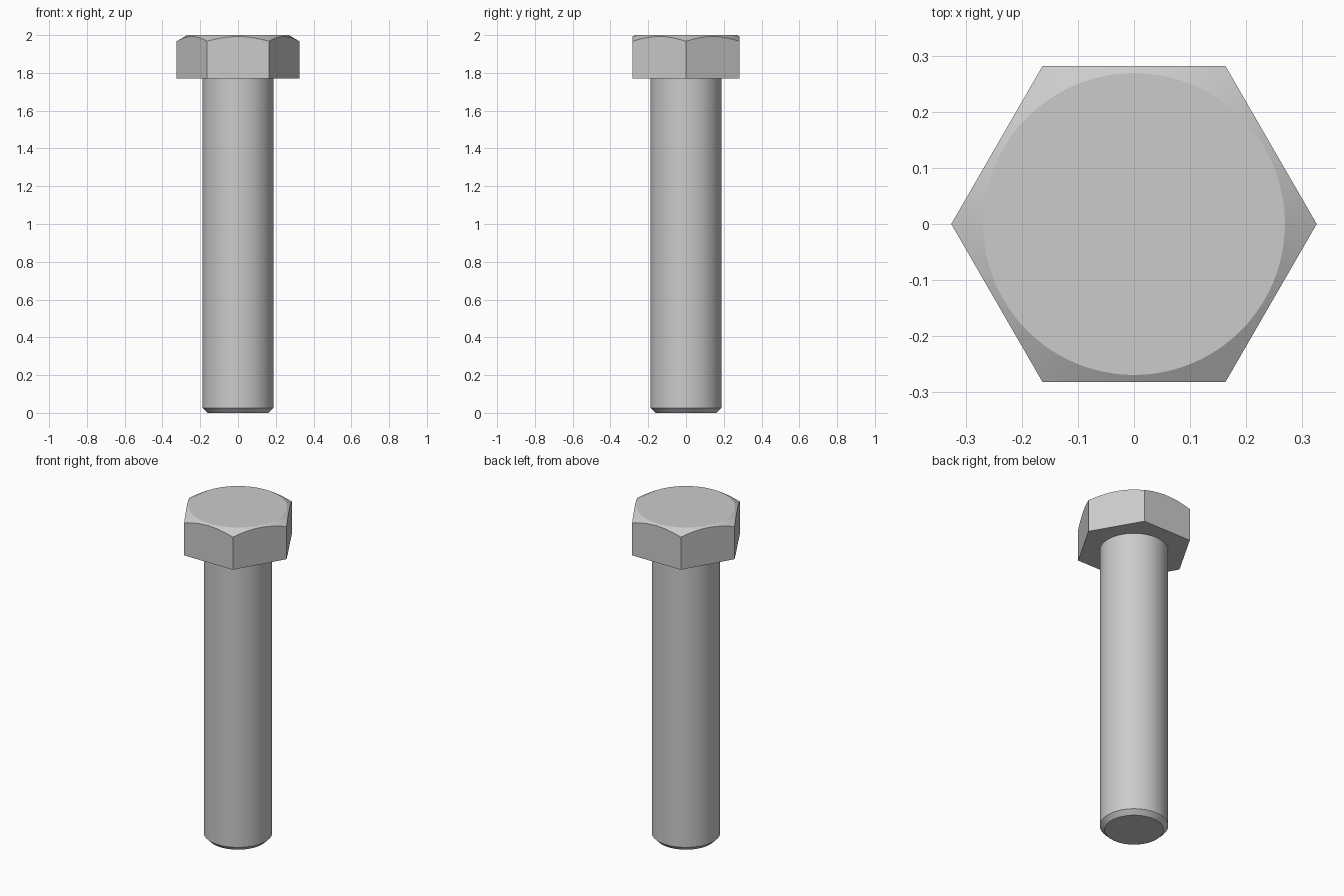
import bpy
import bmesh
from math import cos, sin, pi, tan, radians

cube = bpy.data.objects.get("Cube")
if cube:
    bpy.data.objects.remove(cube, do_unlink=True)

SEGMENTS = 96
APOTHEM = 0.282          # half the width across the flats
HEAD_BASE, HEAD_TOP = 1.77, 2.0
CROWN_RADIUS = 0.269
SHANK_RADIUS = 0.1875
CHAMFER = 0.026

steel = bpy.data.materials.new("steel grey")
steel.use_nodes = True
steel.diffuse_color = (0.6, 0.6, 0.6, 1)
steel.node_tree.nodes["Principled BSDF"].inputs["Base Color"].default_value = steel.diffuse_color


def hex_radius(a):
    """Distance from the axis to the hexagon outline, corners on the x axis."""
    return APOTHEM / cos(a % (pi / 3) - pi / 6)


def crown_height(a):
    """Height where the conical crown meets the hexagon wall."""
    return HEAD_TOP - (hex_radius(a) - CROWN_RADIUS) * tan(radians(30))


def loft(name, rings, cap_start=False, cap_end=False):
    """Skin rings given as (radius, height) functions of the angle."""
    bm = bmesh.new()
    angles = [2 * pi * i / SEGMENTS for i in range(SEGMENTS)]
    loops = [[bm.verts.new((r(a) * cos(a), r(a) * sin(a), z(a))) for a in angles]
             for r, z in rings]
    for low, high in zip(loops, loops[1:]):
        for i in range(SEGMENTS):
            j = (i + 1) % SEGMENTS
            bm.faces.new((low[i], low[j], high[j], high[i]))
    if cap_start:
        bm.faces.new(loops[0][::-1])
    if cap_end:
        bm.faces.new(loops[-1])
    mesh = bpy.data.meshes.new(name)
    bm.to_mesh(mesh)
    bm.free()
    mesh.materials.append(steel)
    obj = bpy.data.objects.new(name, mesh)
    bpy.context.collection.objects.link(obj)
    bpy.ops.object.select_all(action='DESELECT')
    obj.select_set(True)
    bpy.context.view_layer.objects.active = obj
    bpy.ops.object.shade_smooth_by_angle(angle=radians(20))
    return obj


def const(value):
    return lambda a: value


# Round shank with a chamfered tip
loft("shank", [
    (const(SHANK_RADIUS - CHAMFER), const(0)),
    (const(SHANK_RADIUS), const(CHAMFER)),
    (const(SHANK_RADIUS), const(HEAD_BASE)),
], cap_start=True)

# Hexagonal head with a conical crown and a flat round top
loft("hex_head", [
    (const(SHANK_RADIUS), const(HEAD_BASE)),
    (hex_radius, const(HEAD_BASE)),
    (hex_radius, crown_height),
    (const(CROWN_RADIUS), const(HEAD_TOP)),
], cap_end=True)
